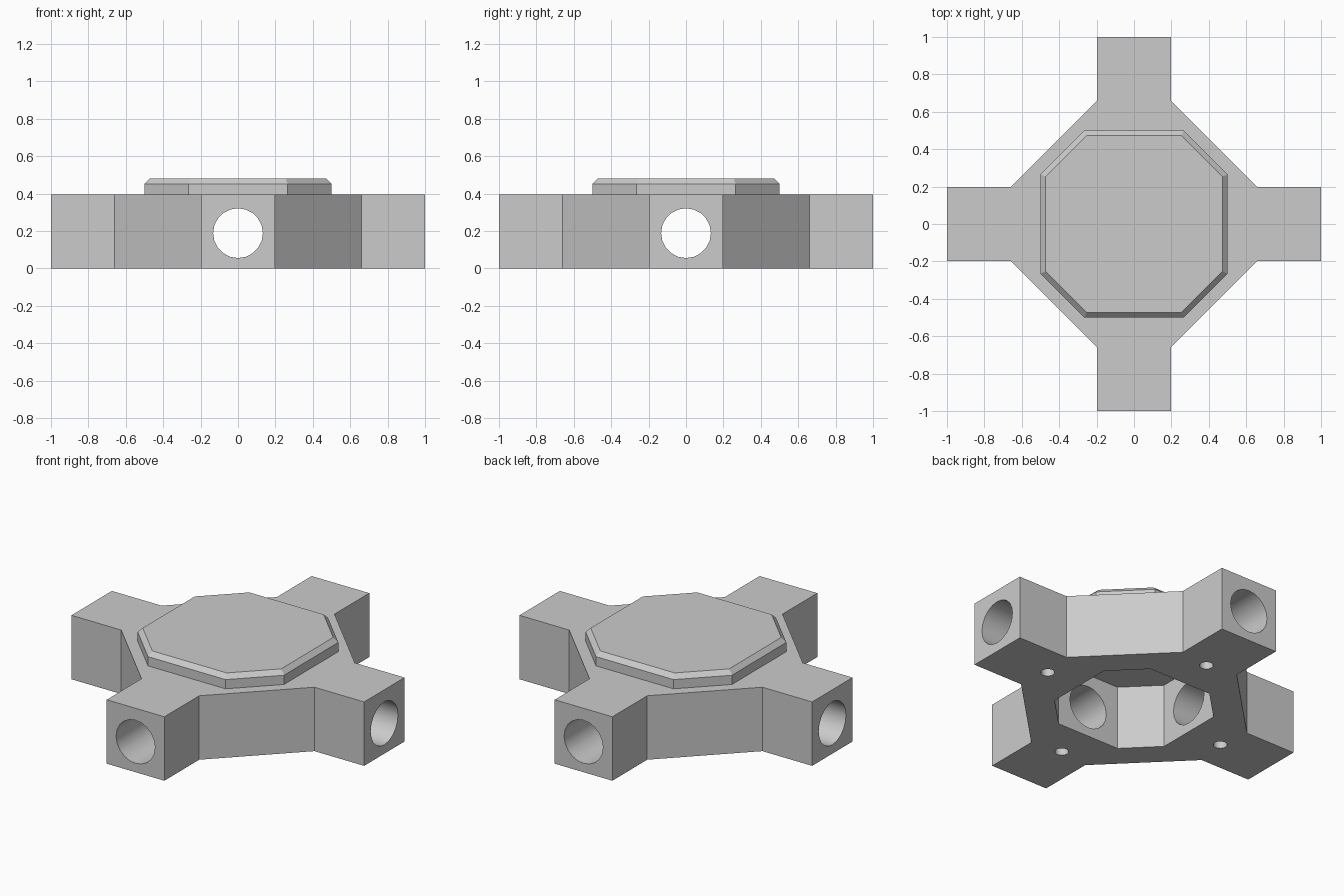
import bpy
import bmesh
from math import radians
from mathutils import Matrix

if "Cube" in bpy.data.objects:
    bpy.data.objects.remove(bpy.data.objects["Cube"])

grey = bpy.data.materials.new("light_grey")
grey.use_nodes = True
colour = (0.6, 0.6, 0.6, 1)
grey.diffuse_color = colour
grey.node_tree.nodes["Principled BSDF"].inputs["Base Color"].default_value = colour


def make_object(name, bm):
    bmesh.ops.recalc_face_normals(bm, faces=bm.faces)
    mesh = bpy.data.meshes.new(name)
    bm.to_mesh(mesh)
    bm.free()
    mesh.materials.append(grey)
    obj = bpy.data.objects.new(name, mesh)
    bpy.context.collection.objects.link(obj)
    return obj


def fourfold(points):
    """Repeat the points of one quarter around the centre."""
    outline = []
    for _ in range(4):
        outline += points
        points = [(-y, x) for x, y in points]
    return outline


def loft(name, rings):
    """Closed solid through stacked (z, outline) rings."""
    bm = bmesh.new()
    loops = [[bm.verts.new((x, y, z)) for x, y in ring] for z, ring in rings]
    for low, high in zip(loops, loops[1:]):
        for i in range(len(low)):
            j = (i + 1) % len(low)
            bm.faces.new((low[i], low[j], high[j], high[i]))
    bm.faces.new(loops[0][::-1])
    bm.faces.new(loops[-1])
    return make_object(name, bm)


def octagon(half, corner):
    return fourfold([(half, -corner), (half, corner)])


def cylinder(name, radius, depth, sides, matrix):
    bm = bmesh.new()
    bmesh.ops.create_cone(bm, cap_ends=True, segments=sides, radius1=radius,
                          radius2=radius, depth=depth, matrix=matrix)
    return make_object(name, bm)


def cut(target, cutter):
    cutter.hide_render = True
    mod = target.modifiers.new("cut", 'BOOLEAN')
    mod.operation = 'DIFFERENCE'
    mod.solver = 'EXACT'
    mod.object = cutter
    bpy.context.view_layer.objects.active = target
    bpy.ops.object.modifier_apply(modifier=mod.name)
    bpy.data.objects.remove(cutter)


# Cross-shaped hub with diagonal webs between the arms
cross = fourfold([(1, -0.197), (1, 0.197), (0.66, 0.197)])
# The last point of each quarter is mirrored to start the next arm
outline = []
for i in range(0, len(cross), 3):
    start, end, inner = cross[i:i + 3]
    mirrored = (start[0] * 0.66, start[1]) if i % 2 == 0 else (start[0], start[1] * 0.66)
    outline += [mirrored, start, end, inner]
hub = loft("hub_body", [(0, outline), (0.395, outline)])

# Central octagonal cavity, open at the bottom
cavity = octagon(0.4, 0.215)
cut(hub, loft("cavity_cutter", [(-0.1, cavity), (0.5, cavity)]))

# Tube sockets through every arm, each with a screw hole underneath
for i in range(4):
    turn = Matrix.Rotation(radians(90 * i), 4, 'Z')
    along_arm = Matrix.Translation((0.7, 0, 0.188)) @ Matrix.Rotation(radians(90), 4, 'Y')
    cut(hub, cylinder("socket_cutter", 0.133, 0.8, 20, turn @ along_arm))
    screw = Matrix.Translation((0.63, 0, 0.03))
    cut(hub, cylinder("screw_cutter", 0.039, 0.16, 16, turn @ screw))

# Raised octagonal lid with a chamfered rim
loft("lid", [(0.395, octagon(0.5, 0.265)),
             (0.452, octagon(0.5, 0.265)),
             (0.48, octagon(0.473, 0.254))])

# Smooth bores, crisp edges
bpy.ops.object.select_all(action='DESELECT')
hub.select_set(True)
bpy.context.view_layer.objects.active = hub
bpy.ops.object.shade_smooth_by_angle(angle=radians(30))
